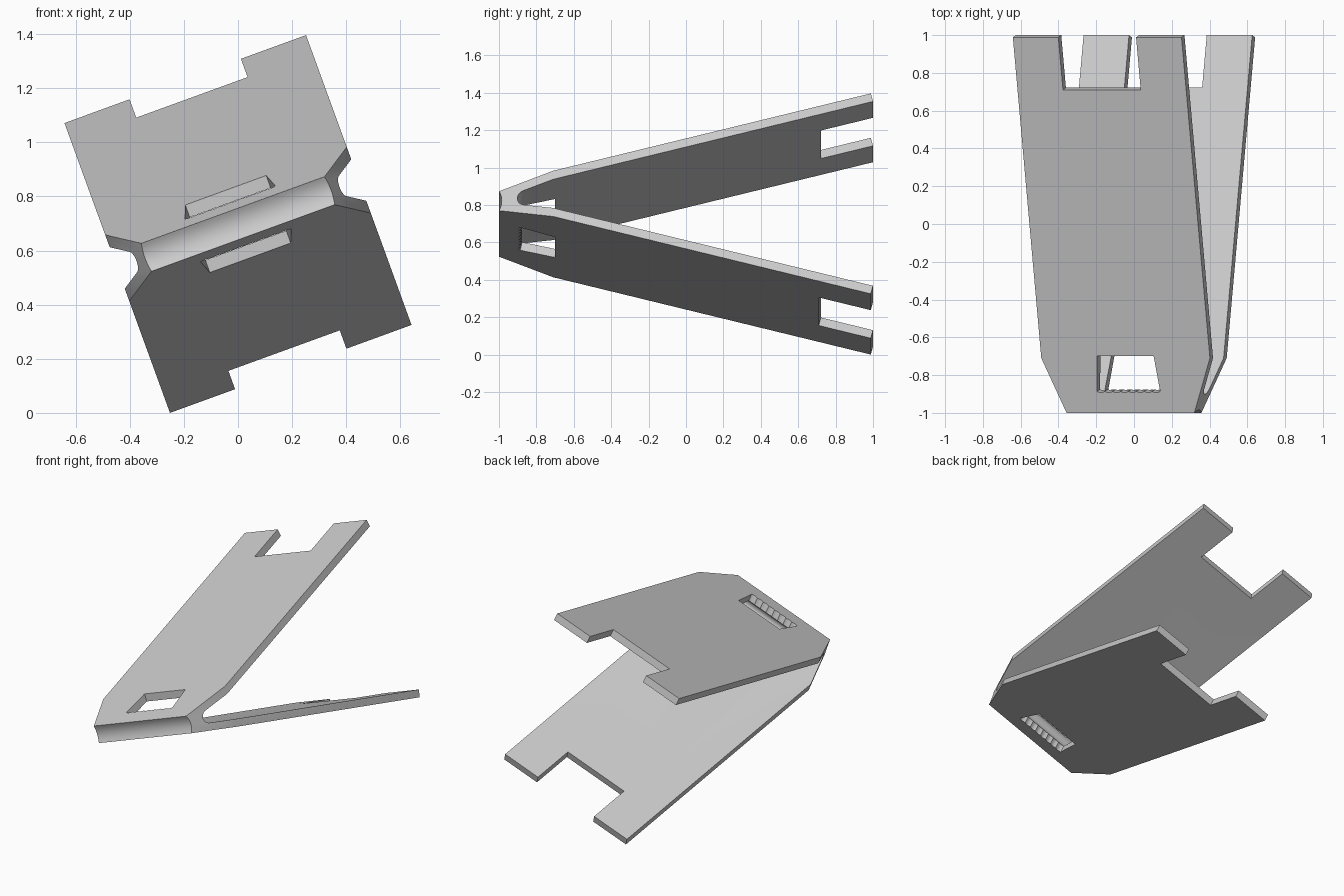
import bpy, bmesh, math
from mathutils import Matrix

if "Cube" in bpy.data.objects:
    bpy.data.objects.remove(bpy.data.objects["Cube"], do_unlink=True)

SLOPE = math.atan(0.259)      # angle of each leaf from the middle plane
ROLL = math.radians(-20)      # the whole part leans to one side
HALF_W = 0.475
THICK = 0.047
SIN, COS = math.sin(SLOPE), math.cos(SLOPE)


def loft(name, start, end):
    """Closed solid between two matching loops of points."""
    bm = bmesh.new()
    a = [bm.verts.new(p) for p in start]
    b = [bm.verts.new(p) for p in end]
    bm.faces.new(a)
    bm.faces.new(b)
    n = len(a)
    for i in range(n):
        j = (i + 1) % n
        bm.faces.new((a[i], a[j], b[j], b[i]))
    bmesh.ops.recalc_face_normals(bm, faces=bm.faces)
    mesh = bpy.data.meshes.new(name)
    bm.to_mesh(mesh)
    bm.free()
    obj = bpy.data.objects.new(name, mesh)
    bpy.context.collection.objects.link(obj)
    return obj


def cut(target, cutter):
    cutter.hide_render = True
    bpy.context.view_layer.objects.active = target
    mod = target.modifiers.new("cut", 'BOOLEAN')
    mod.operation = 'DIFFERENCE'
    mod.solver = 'EXACT'
    mod.object = cutter
    bpy.ops.object.modifier_apply(modifier=mod.name)
    bpy.data.objects.remove(cutter, do_unlink=True)


def outer(y):
    return 0.055 + 0.259 * (y + 1)


# Side profile: two leaves, rounded crotch, hollow front edge
end_y = 0.988
top = [(-1, outer(-1)), (end_y, outer(end_y)),
       (end_y + THICK * SIN, outer(end_y) - THICK * COS)]
crotch = []
steps = 16
for i in range(steps + 1):
    t = math.pi / 2 + SLOPE + (math.pi - 2 * SLOPE) * i / steps
    crotch.append((-0.86 + 0.0414 * math.cos(t), 0.0414 * math.sin(t)))
bottom = [(y, -v) for y, v in reversed(top)]
front = []
for i in range(1, 10):
    k = -1 + i / 5
    front.append((-1 + 0.015 * (1 - k * k), 0.055 * k))
profile = top + crotch + bottom + front
clip = loft("folded_clip", [(-HALF_W, y, v) for y, v in profile],
            [(HALF_W, y, v) for y, v in profile])

# Front corners cut off at an angle
for side in (-1, 1):
    plan = [(0.36 - 0.115, -1.29), (0.475 + 0.115, -0.42), (0.9, -0.42), (0.9, -1.29)]
    cut(clip, loft("corner_cutter", [(side * x, y, -0.5) for x, y in plan],
                   [(side * x, y, 0.5) for x, y in plan]))

for side in (-1, 1):
    # Square notch in the free end, cut at right angles to the leaf
    def leaf_point(x, along, depth):
        return (x, 0.71 + along * COS + depth * SIN,
                side * (outer(0.71) + along * SIN - depth * COS))
    plan = [(-0.219, 0), (0.219, 0), (0.219, 0.5), (-0.219, 0.5)]
    cut(clip, loft("notch_cutter", [leaf_point(x, a, -0.1) for x, a in plan],
                   [leaf_point(x, a, 0.1) for x, a in plan]))

    # Tapered slot near the fold with a scalloped front lip
    waves = 72
    low, high = [], []
    for i in range(waves + 1):
        f = i / waves
        x = 0.178 * (2 * f - 1)
        low.append((x, -0.873, side * 0.02))
        high.append((x, -0.90 - 0.018 * abs(math.sin(f * math.pi * 8)), side * 0.16))
    for x in (0.159, -0.159):
        low.append((x, -0.70, side * 0.02))
        high.append((x, -0.70, side * 0.16))
    cut(clip, loft("slot_cutter", low, high))

# Lean the part, lift it to the floor, and finish the surface
clip.data.transform(Matrix.Translation((0, 0, 0.698)) @ Matrix.Rotation(ROLL, 4, 'Y'))
grey = bpy.data.materials.new("plain_grey")
grey.use_nodes = True
colour = (0.6, 0.6, 0.6, 1)
grey.diffuse_color = colour
grey.node_tree.nodes["Principled BSDF"].inputs["Base Color"].default_value = colour
clip.data.materials.clear()
clip.data.materials.append(grey)
bpy.ops.object.select_all(action='DESELECT')
clip.select_set(True)
bpy.context.view_layer.objects.active = clip
bpy.ops.object.shade_smooth_by_angle(angle=math.radians(30))
